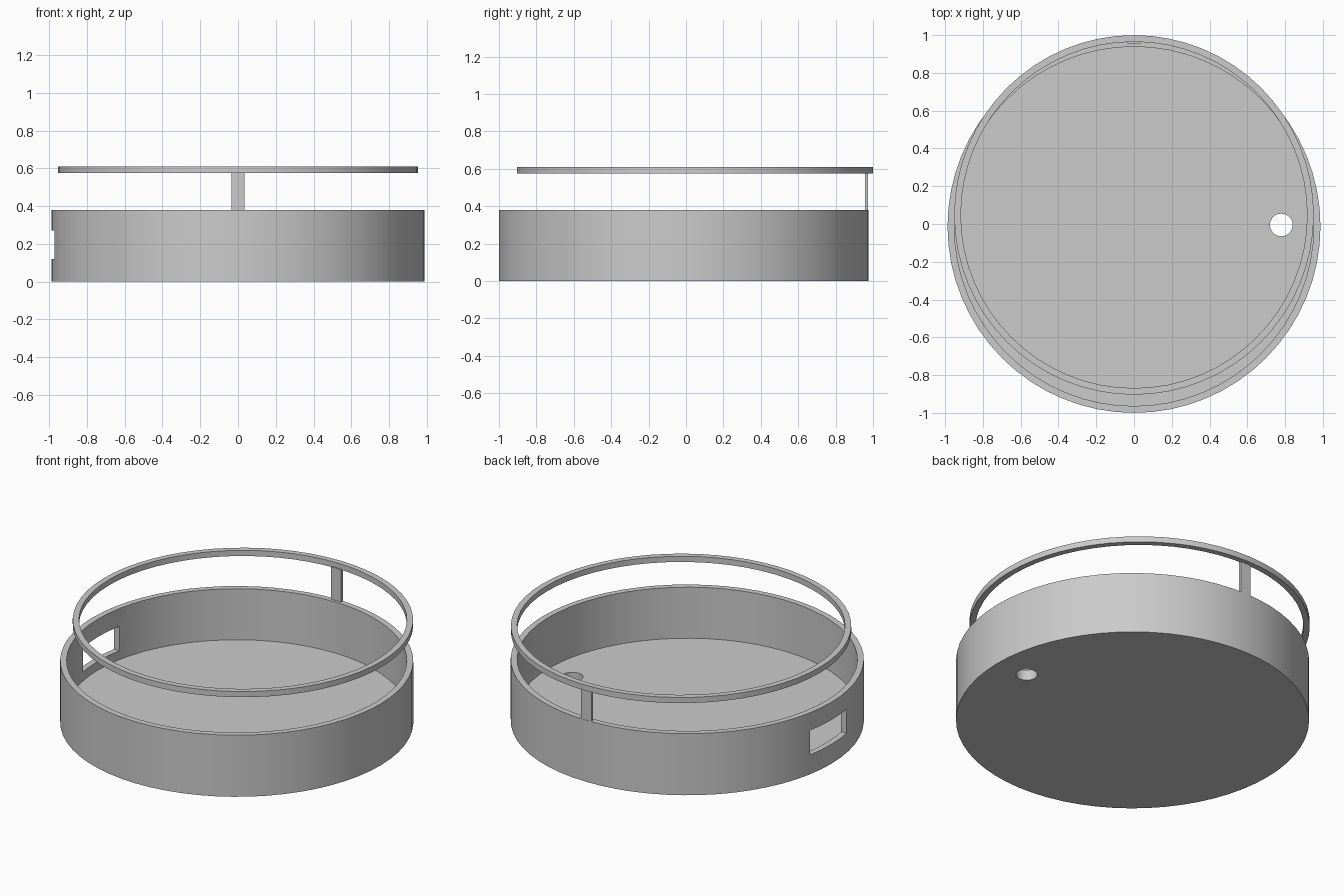
import bpy
import math

default = bpy.data.objects.get("Cube")
if default:
    bpy.data.objects.remove(default, do_unlink=True)

SIDES = 64
TRAY_Y, TRAY_R, TRAY_H = -0.0125, 0.9875, 0.38
WALL, FLOOR = 0.036, 0.065
RING_Y, RING_R, RING_W = 0.048, 0.952, 0.035
RING_LOW, RING_HIGH = 0.575, 0.61

grey = bpy.data.materials.new("plain grey")
grey.use_nodes = True
colour = (0.6, 0.6, 0.6, 1)
grey.diffuse_color = colour
grey.node_tree.nodes["Principled BSDF"].inputs["Base Color"].default_value = colour


def disc(name, radius, low, high, x=0, y=0, sides=SIDES):
    bpy.ops.mesh.primitive_cylinder_add(
        vertices=sides, radius=radius, depth=high - low, location=(x, y, (low + high) / 2))
    obj = bpy.context.object
    obj.name = name
    obj.data.materials.append(grey)
    return obj


def block(name, low, high):
    centre = [(a + b) / 2 for a, b in zip(low, high)]
    bpy.ops.mesh.primitive_cube_add(size=1, location=centre)
    obj = bpy.context.object
    obj.name = name
    obj.scale = [b - a for a, b in zip(low, high)]
    bpy.ops.object.transform_apply(location=False, rotation=False, scale=True)
    obj.data.materials.append(grey)
    return obj


def cut(target, cutters):
    bpy.ops.object.select_all(action="DESELECT")
    bpy.context.view_layer.objects.active = target
    target.select_set(True)
    for cutter in cutters:
        mod = target.modifiers.new("cut", "BOOLEAN")
        mod.operation, mod.solver, mod.object = "DIFFERENCE", "EXACT", cutter
        bpy.ops.object.modifier_apply(modifier=mod.name)
        bpy.data.objects.remove(cutter, do_unlink=True)
    bpy.ops.object.shade_smooth_by_angle(angle=math.radians(30))


# Round tray with a side window and a drain hole in the floor
tray = disc("tray", TRAY_R, 0, TRAY_H, y=TRAY_Y)
cut(tray, [
    disc("tray_hollow", TRAY_R - WALL, FLOOR, TRAY_H + 0.2, y=TRAY_Y),
    block("window_cutter", (-1.2, -0.175, 0.12), (-0.8, 0.175, 0.27)),
    disc("hole_cutter", 0.06, -0.1, 0.2, x=0.78, y=-0.005, sides=32),
])

# Thin ring held above the tray, set slightly back
ring = disc("upper_ring", RING_R, RING_LOW, RING_HIGH, y=RING_Y)
cut(ring, [disc("ring_hollow", RING_R - RING_W, RING_LOW - 0.1, RING_HIGH + 0.1, y=RING_Y)])

# Flat post joining the back rim to the ring
block("back_post", (-0.035, 0.956, TRAY_H - 0.01), (0.035, 0.973, RING_LOW + 0.005))
